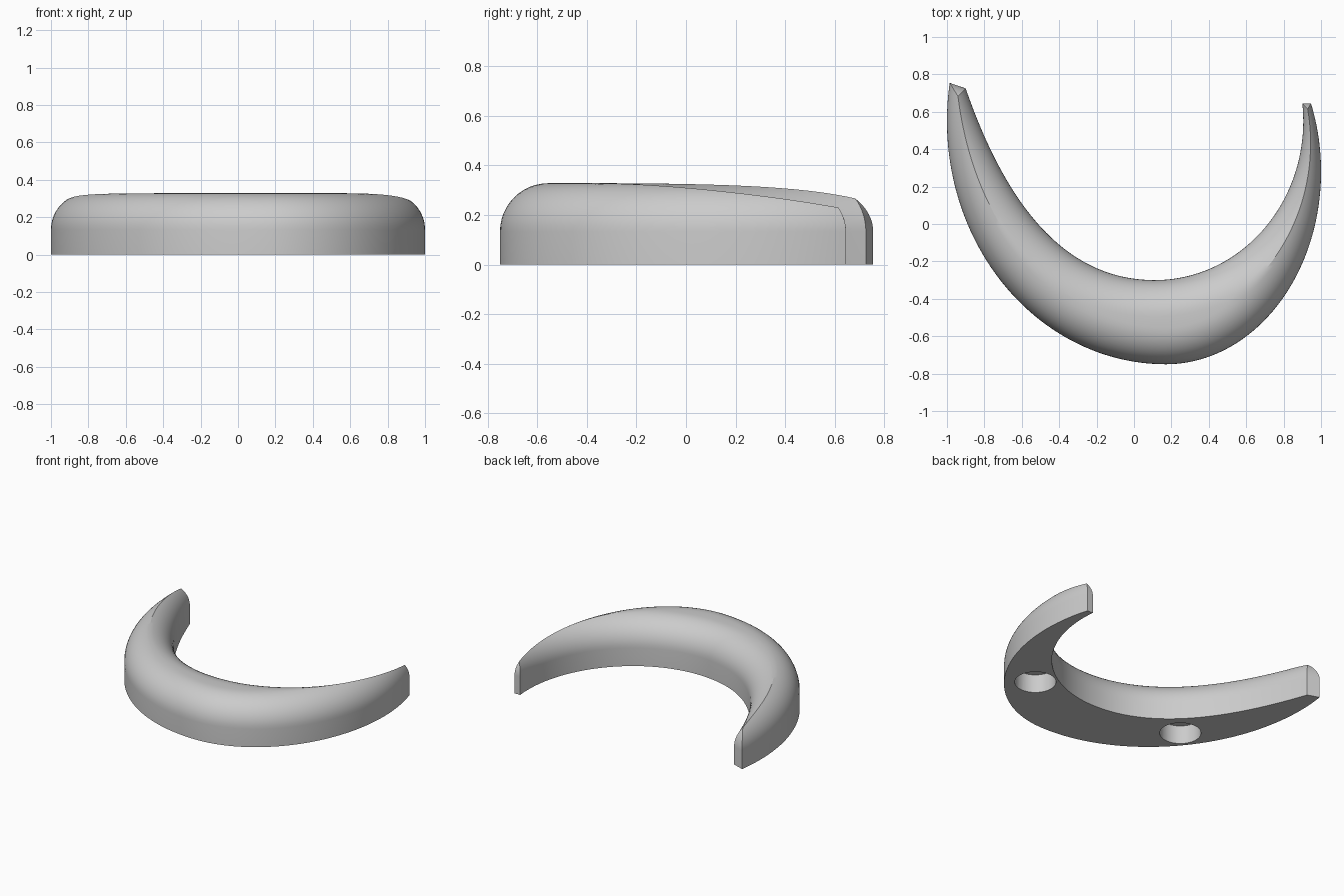
import bpy
import bmesh
from math import sin, cos, pi, acos
from mathutils import Vector

cube = bpy.data.objects.get("Cube")
if cube:
    bpy.data.objects.remove(cube)

HEIGHT, ROUND, LEVELS = 0.328, 0.195, 12


def ellipse(cx, cy, a, b, angle):
    return Vector((cx + a * cos(angle), cy + b * sin(angle)))


def outer(t):
    # Convex edge, from the left tip round the front to the right tip
    if t < 0.5:
        return ellipse(0.17, 0.28, 0.83, 1.03, 0.362 + (-pi / 2 - 0.362) * t * 2)
    return ellipse(0.17, 0.55, 1.17, 1.30, -pi / 2 - (pi / 2 + 0.158) * (t * 2 - 1))


def inner(t):
    # Concave edge, in the same direction
    if t < 0.5:
        return ellipse(0.11, 0.55, 0.795, 0.85, 0.112 + (-pi / 2 - 0.112) * t * 2)
    s = t * 2 - 1
    p = [Vector(v) for v in ((0.11, -0.30), (-0.38, -0.30), (-0.69, 0.12), (-0.90, 0.725))]
    u = 1 - s
    return u**3 * p[0] + 3 * u * u * s * p[1] + 3 * u * s * s * p[2] + s**3 * p[3]


INNER = [inner(i / 600) for i in range(601)]


def nearest(p):
    return min(INNER, key=lambda q: (q - p).length_squared)


def middle(t):
    # Centre of the circle touching both edges, found from the outer edge
    o = outer(t)
    tangent = (outer(t + 1e-4) - outer(t - 1e-4)).normalized()
    inward = Vector((tangent.y, -tangent.x))
    low, high = 0.0, 0.5
    for _ in range(22):
        mid = (low + high) / 2
        p = o + inward * mid
        if (nearest(p) - p).length > mid:
            low = mid
        else:
            high = mid
    m = o + inward * low
    return o, m, nearest(m), low


def end_distance(p, t):
    # Distance from the flat end cut at t
    a, b = outer(t), inner(t)
    along = (b - a).normalized()
    return abs((p - a).cross(along))


# Cross-sections along the crescent, closed by a mitred section at each tip
sections = []
for i in range(1, 140):
    t = (1 - cos(pi * i / 140)) / 2
    s = middle(t)
    if end_distance(s[1], 0 if t < 0.5 else 1) > s[3]:
        sections.append(s)
first, last = sections[0], sections[-1]
sections.insert(0, (outer(0), first[1], inner(0), first[3]))
sections.append((outer(1), last[1], inner(1), last[3]))


def flank(bm, edge, mid, radius):
    # One wall and its rounded shoulder, from the base up to the crest
    verts = [bm.verts.new((edge.x, edge.y, 0))]
    sweep = acos(1 - min(radius, ROUND) / ROUND)
    for k in range(LEVELS + 1):
        a = sweep * k / LEVELS
        p = edge.lerp(mid, ROUND * (1 - cos(a)) / radius)
        verts.append(bm.verts.new((p.x, p.y, HEIGHT - ROUND + ROUND * sin(a))))
    return verts


bm = bmesh.new()
rings = [flank(bm, o, m, r) + flank(bm, n, m, r)[::-1] for o, m, n, r in sections]
size = len(rings[0])
for a, b in zip(rings, rings[1:]):
    for j in range(size):
        k = (j + 1) % size
        bm.faces.new((a[j], a[k], b[k], b[j]))
# Rounded end faces
for ring in (rings[0], rings[-1]):
    for j in range(size // 2 - 1):
        bm.faces.new((ring[j], ring[j + 1], ring[size - 2 - j], ring[size - 1 - j]))
bmesh.ops.remove_doubles(bm, verts=bm.verts, dist=1e-4)
bmesh.ops.recalc_face_normals(bm, faces=bm.faces)
mesh = bpy.data.meshes.new("crescent_handle")
bm.to_mesh(mesh)
bm.free()
handle = bpy.data.objects.new("crescent_handle", mesh)
bpy.context.collection.objects.link(handle)

grey = bpy.data.materials.new("plain grey")
grey.use_nodes = True
colour = (0.6, 0.6, 0.6, 1)
grey.diffuse_color = colour
grey.node_tree.nodes["Principled BSDF"].inputs["Base Color"].default_value = colour
mesh.materials.append(grey)

# Two blind mounting holes in the underside
for x, y in ((0.60, -0.31), (-0.58, -0.21)):
    bpy.ops.mesh.primitive_cylinder_add(vertices=48, radius=0.138, depth=0.27, location=(x, y, 0))
    cutter = bpy.context.object
    cutter.name = "hole_cutter"
    cutter.hide_render = True
    cutter.data.materials.append(grey)
    bpy.context.view_layer.objects.active = handle
    cut = handle.modifiers.new("hole", "BOOLEAN")
    cut.operation, cut.solver, cut.object = "DIFFERENCE", "EXACT", cutter
    bpy.ops.object.modifier_apply(modifier=cut.name)
    bpy.data.objects.remove(cutter)

bpy.ops.object.select_all(action="DESELECT")
handle.select_set(True)
bpy.context.view_layer.objects.active = handle
bpy.ops.object.shade_smooth_by_angle(angle=0.5)
